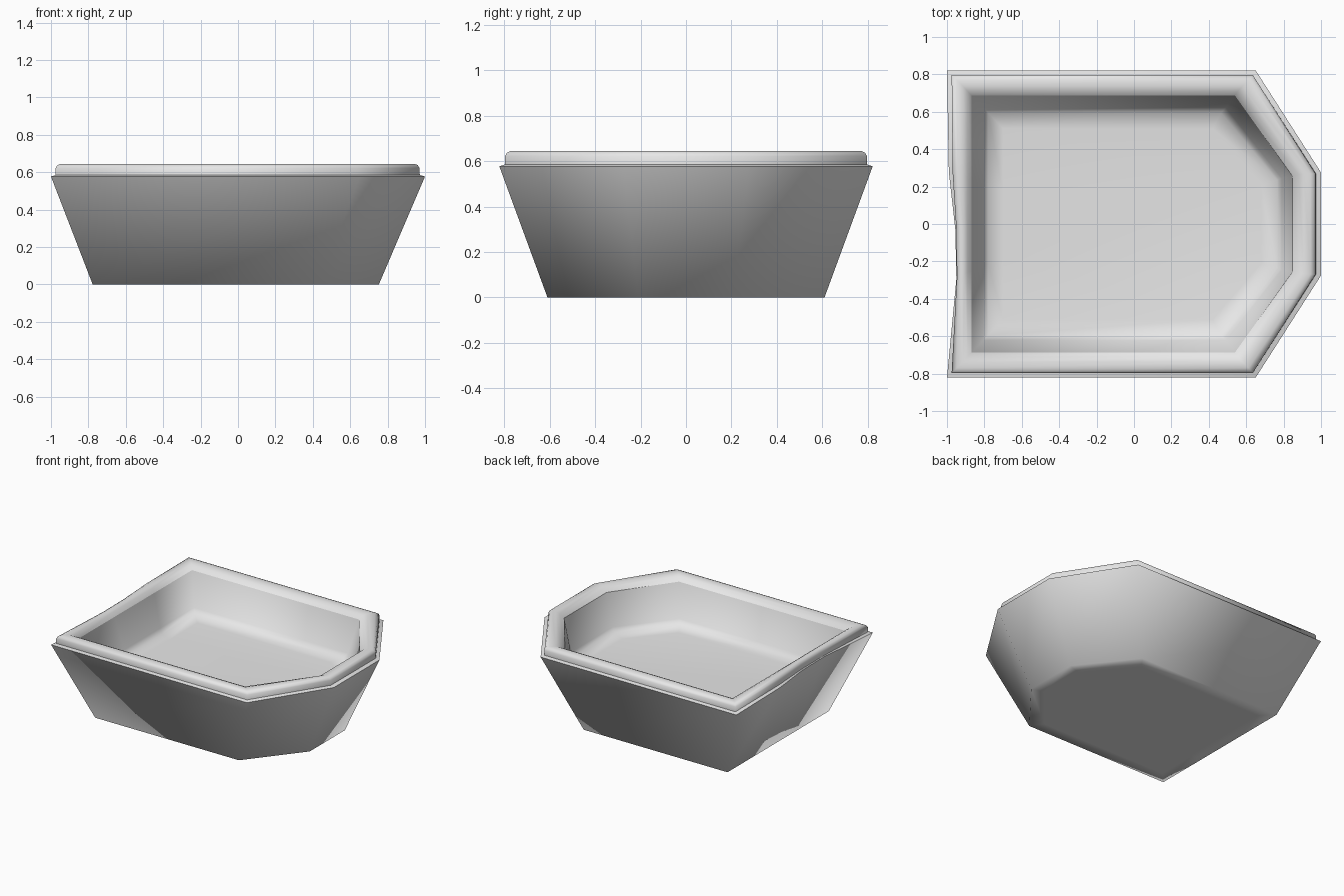
import bpy

if "Cube" in bpy.data.objects:
    bpy.data.objects.remove(bpy.data.objects["Cube"])

grey = bpy.data.materials.new("plain_grey")
grey.diffuse_color = (0.8, 0.8, 0.8, 1)
grey.use_nodes = True
grey.node_tree.nodes["Principled BSDF"].inputs["Base Color"].default_value = grey.diffuse_color


def ring(z, left, side, shoulder, nose, nose_half, dent=0.0):
    """Outline of a box with a chamfered right end and a slight dent on the left."""
    pts = [(left, -side), (shoulder, -side), (nose, -nose_half),
           (nose, nose_half), (shoulder, side), (left, side)]
    for t, d in ((0.34, 0.2), (-0.04, 0.9), (-0.36, 1.0)):
        pts.append((left + dent * d, side * t))
    return [(x, y, z) for x, y in pts]


def loft(name, rings, cap_start=False, cap_end=False):
    """Skin a list of rings, with each ring joined to the next."""
    n = len(rings[0])
    verts = [p for r in rings for p in r]
    faces = []
    for k in range(len(rings) - 1):
        for i in range(n):
            j = (i + 1) % n
            faces.append((k * n + i, k * n + j, (k + 1) * n + j, (k + 1) * n + i))
    if cap_start:
        faces.append(tuple(reversed(range(n))))
    if cap_end:
        faces.append(tuple(range(len(verts) - n, len(verts))))
    mesh = bpy.data.meshes.new(name)
    mesh.from_pydata(verts, [], faces)
    mesh.materials.append(grey)
    for p in mesh.polygons:
        p.use_smooth = True
    obj = bpy.data.objects.new(name, mesh)
    bpy.context.collection.objects.link(obj)
    return obj


# Levels where the parts meet
flange_edge = ring(0.577, -1.0, 0.822, 0.65, 1.0, 0.275, 0.05)
inner_edge = ring(0.632, -0.89, 0.71, 0.555, 0.88, 0.265)

# Sloping outer hull with its flat base
loft("outer_hull", [
    ring(0.0, -0.69, 0.52, 0.37, 0.66, 0.18),
    ring(0.0, -0.777, 0.61, 0.435, 0.753, 0.21),
    flange_edge,
], cap_start=True)

# Thin flange and rounded lip
loft("flange", [
    flange_edge,
    ring(0.585, -0.975, 0.797, 0.635, 0.972, 0.27, 0.028),
])
loft("rim_lip", [
    ring(0.585, -0.975, 0.797, 0.635, 0.972, 0.27, 0.028),
    ring(0.622, -0.975, 0.797, 0.635, 0.97, 0.27, 0.028),
    ring(0.637, -0.966, 0.788, 0.628, 0.962, 0.269, 0.026),
    ring(0.645, -0.948, 0.77, 0.613, 0.944, 0.268, 0.022),
    ring(0.644, -0.915, 0.737, 0.58, 0.908, 0.266, 0.008),
    inner_edge,
    ring(0.605, -0.868, 0.686, 0.54, 0.848, 0.255),
])

# Inner walls and raised floor
loft("inner_basin", [
    ring(0.605, -0.868, 0.686, 0.54, 0.848, 0.255),
    ring(0.36, -0.805, 0.622, 0.49, 0.79, 0.245),
    ring(0.325, -0.78, 0.595, 0.465, 0.765, 0.235),
    ring(0.315, -0.70, 0.51, 0.42, 0.68, 0.21),
], cap_end=True)
